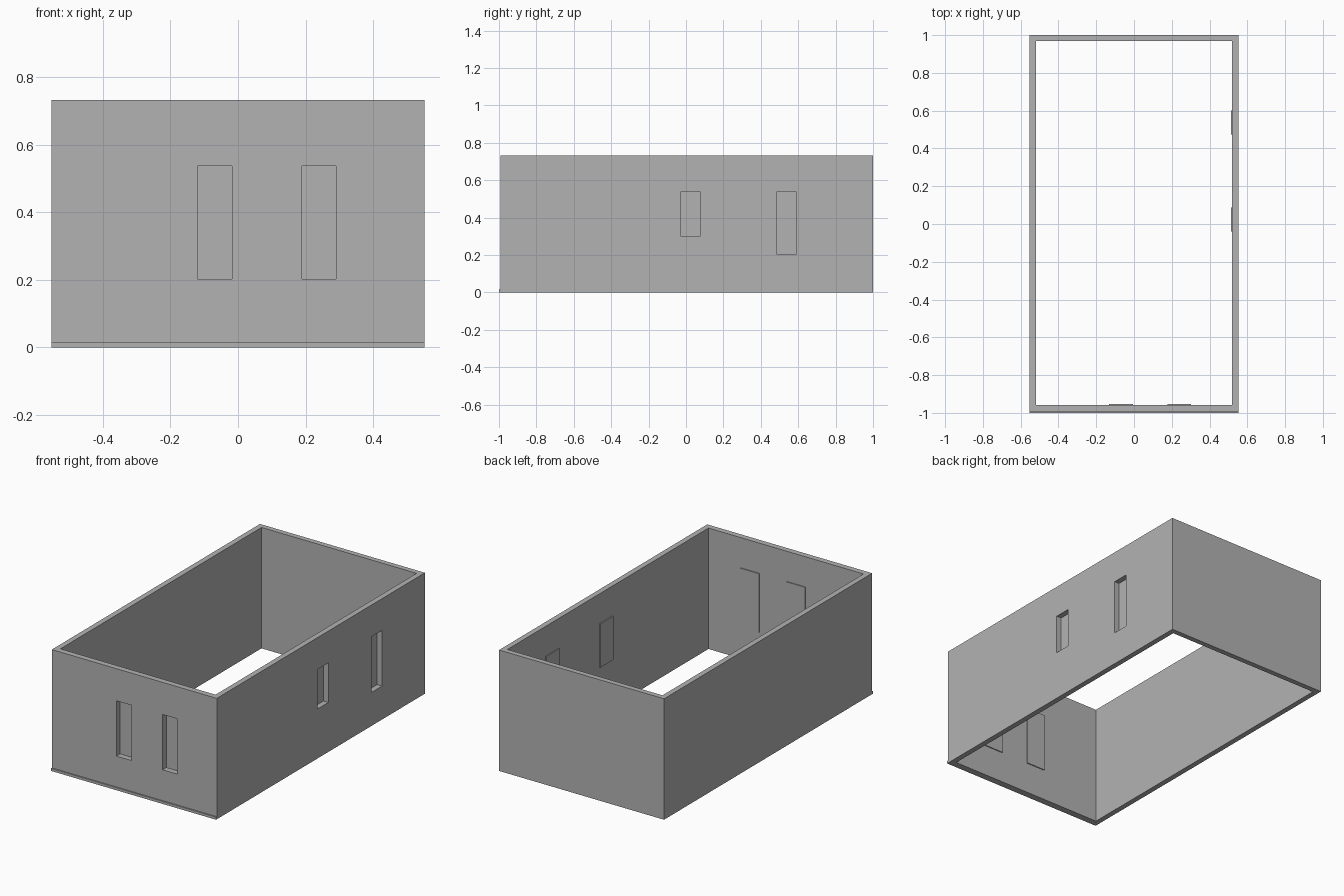
import bpy
import bmesh
from mathutils import Vector

old = bpy.data.objects.get("Cube")
if old:
    bpy.data.objects.remove(old, do_unlink=True)

grey = bpy.data.materials.new("wall grey")
grey.use_nodes = True
colour = (0.45, 0.45, 0.45, 1)
grey.diffuse_color = colour
grey.node_tree.nodes["Principled BSDF"].inputs["Base Color"].default_value = colour


def box(name, low, high):
    """Axis-aligned box between two corners."""
    low, high = Vector(low), Vector(high)
    bm = bmesh.new()
    bmesh.ops.create_cube(bm, size=1)
    for v in bm.verts:
        v.co = (low + high) / 2 + v.co * (high - low)
    mesh = bpy.data.meshes.new(name)
    bm.to_mesh(mesh)
    bm.free()
    mesh.materials.append(grey)
    obj = bpy.data.objects.new(name, mesh)
    bpy.context.collection.objects.link(obj)
    return obj


def cut(target, cutter):
    """Subtract the cutter, then discard it."""
    mod = target.modifiers.new("cut", 'BOOLEAN')
    mod.operation = 'DIFFERENCE'
    mod.solver = 'EXACT'
    mod.object = cutter
    bpy.context.view_layer.objects.active = target
    bpy.ops.object.modifier_apply(modifier=mod.name)
    bpy.data.objects.remove(cutter, do_unlink=True)


X, HEIGHT = 0.553, 0.733
FRONT, BACK = -0.993, 1.0
IN_X, IN_FRONT, IN_BACK = 0.52, -0.958, 0.968
STEP, MARGIN = 0.006, 0.012

# Four walls, open above and below
walls = box("walls", (-X, FRONT, 0), (X, BACK, HEIGHT))
cut(walls, box("room_cutter", (-IN_X, IN_FRONT, -1), (IN_X, IN_BACK, 1)))

# Thin ledge along the foot of the front wall
box("front_ledge", (-X, -1, 0), (X, FRONT, 0.016))

# Window niches: start and end along the wall, bottom, top
front_windows = [(-0.12, -0.018, 0.203, 0.538), (0.19, 0.29, 0.203, 0.538)]
side_windows = [(-0.027, 0.075, 0.3, 0.54), (0.487, 0.589, 0.203, 0.54)]

# Each opening is closed by a slightly larger panel on the inside
for a, b, low, high in front_windows:
    cut(walls, box("cutter", (a, -1.1, low), (b, IN_FRONT + 0.02, high)))
    box("front_window_panel", (a - MARGIN, IN_FRONT, low - MARGIN),
        (b + MARGIN, IN_FRONT + STEP, high + MARGIN))

for a, b, low, high in side_windows:
    cut(walls, box("cutter", (IN_X - 0.02, a, low), (X + 0.1, b, high)))
    box("side_window_panel", (IN_X - STEP, a - MARGIN, low - MARGIN),
        (IN_X, b + MARGIN, high + MARGIN))
